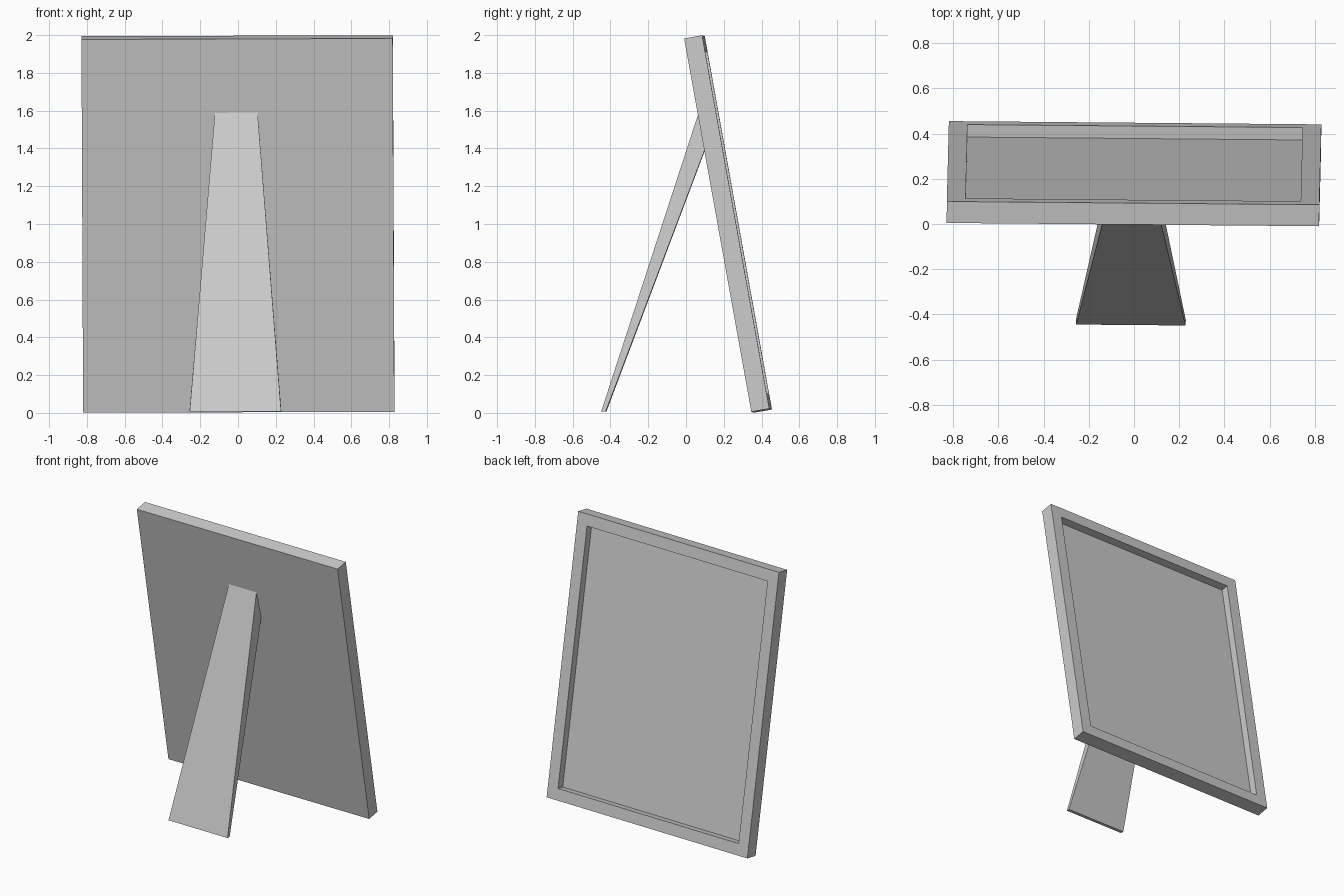
import bpy, bmesh
from math import radians
from mathutils import Matrix, Vector

if "Cube" in bpy.data.objects:
    bpy.data.objects.remove(bpy.data.objects["Cube"])


def add_object(name, bm):
    bmesh.ops.recalc_face_normals(bm, faces=bm.faces[:])
    mesh = bpy.data.meshes.new(name)
    bm.to_mesh(mesh)
    bm.free()
    ob = bpy.data.objects.new(name, mesh)
    bpy.context.collection.objects.link(ob)
    return ob


YAW = radians(-0.5)

# Frame panel: slab with a recessed picture area on its +y face, leaning back
bm = bmesh.new()
bmesh.ops.create_cube(bm, size=1, matrix=Matrix.Diagonal((1.648, 0.0965, 2.008, 1)))
bm.normal_update()
front = max(bm.faces, key=lambda f: f.calc_center_median().y)
bmesh.ops.inset_region(bm, faces=[front], thickness=0.117)
floor = bmesh.ops.extrude_discrete_faces(bm, faces=[front])["faces"][0]
bmesh.ops.translate(bm, verts=floor.verts[:], vec=(0, -0.056, 0))
frame = add_object("picture_frame", bm)
frame.location = (0, 0.2227, 1.0)
frame.rotation_euler = (radians(10.2), radians(-0.17), YAW)

# Support leg: tapered wedge, thin at the foot, ending against the panel's back
profile = [(-0.447, 0.008, 0.242), (-0.423, 0.008, 0.243),
           (0.103, 1.40, 0.128), (0.068, 1.59, 0.113)]  # y, z, half width
bm = bmesh.new()
rot = Matrix.Rotation(YAW, 3, 'Z')
sides = [[bm.verts.new(rot @ Vector((s * w - 0.01, y, z))) for y, z, w in profile]
         for s in (-1, 1)]
bm.faces.new(sides[0])
bm.faces.new(sides[1][::-1])
for i in range(4):
    j = (i + 1) % 4
    bm.faces.new((sides[0][i], sides[1][i], sides[1][j], sides[0][j]))
add_object("support_leg", bm)
